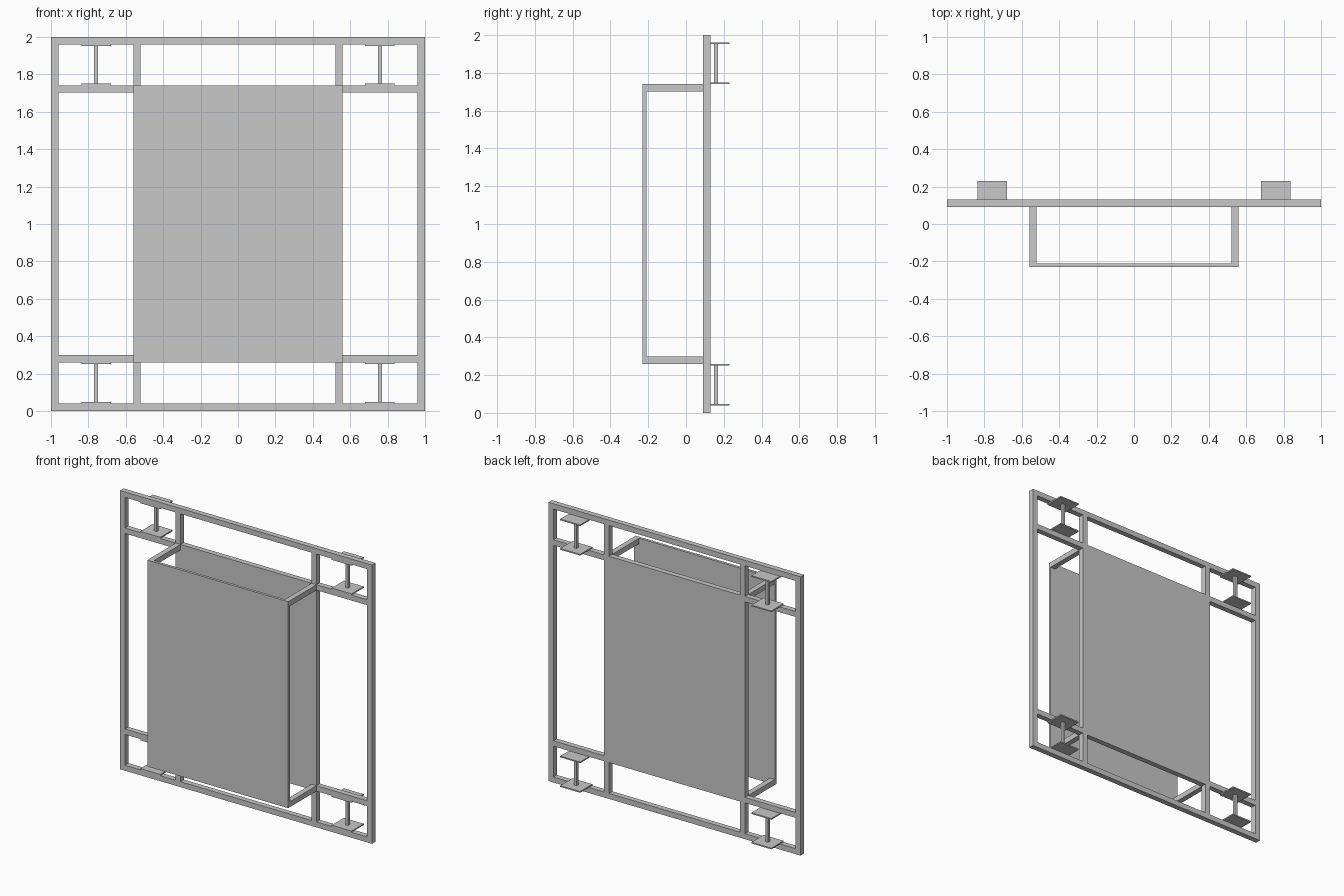
import bpy

old = bpy.data.objects.get("Cube")
if old:
    bpy.data.objects.remove(old, do_unlink=True)

grey = bpy.data.materials.new("plain_grey")
grey.use_nodes = True
GREY = (0.58, 0.58, 0.58, 1)
grey.diffuse_color = GREY
grey.node_tree.nodes["Principled BSDF"].inputs["Base Color"].default_value = GREY


def box(name, x, y, z):
    """Box spanning the (low, high) pairs x, y and z."""
    spans = [sorted(s) for s in (x, y, z)]
    bpy.ops.mesh.primitive_cube_add(size=1, location=[(a + b) / 2 for a, b in spans])
    ob = bpy.context.object
    ob.name = name
    ob.scale = [b - a for a, b in spans]
    bpy.ops.object.transform_apply(location=False, rotation=False, scale=True)
    ob.data.materials.append(grey)
    return ob


BAR = 0.039                     # square bar width
FRONT, BACK = 0.091, 0.13       # frame depth
FACE, END = -0.229, 0.229       # overall depth
HALF = 0.559                    # half width of the panels
LOW, HIGH = 0.26, 1.741         # panel bottom and top
FRAME = (FRONT, BACK)
INNER = 1 - BAR

# Outer frame rails
box("bottom_rail", (-1, 1), FRAME, (0, BAR))
box("top_rail", (-1, 1), FRAME, (2 - BAR, 2))

# Large panels, front and back
SKIN = 0.019
box("front_panel", (-HALF, HALF), (FACE, FACE + SKIN), (LOW, HIGH))
box("back_panel", (-HALF, HALF), FRAME, (LOW, HIGH))

for s, side in ((1, "left"), (-1, "right")):
    box(side + "_stile", (s * INNER, s), FRAME, (BAR, 2 - BAR))
    post = (s * (HALF - BAR), s * HALF)
    box(side + "_lower_post", post, FRAME, (BAR, LOW))
    box(side + "_upper_post", post, FRAME, (HIGH, 2 - BAR))

    for level, bar, bay in (("lower", (LOW, LOW + BAR), (BAR, LOW)),
                            ("upper", (HIGH - BAR, HIGH), (HIGH, 2 - BAR))):
        tag = side + "_" + level
        box(tag + "_crossbar", (s * HALF, s * INNER), FRAME, bar)
        box(tag + "_spacer_arm", post, (FACE + SKIN, FRONT), bar)

        # Bracket: two plates seated on the bars, joined by a thin rod
        plate = 0.009
        bottom, top = bay
        width, depth = (s * 0.68, s * 0.838), (FRONT, END)
        box(tag + "_bracket_base", width, depth, (bottom, bottom + plate))
        box(tag + "_bracket_cap", width, depth, (top - plate, top))
        box(tag + "_bracket_rod", (s * 0.749, s * 0.769), (0.148, 0.169),
            (bottom + plate, top - plate))
